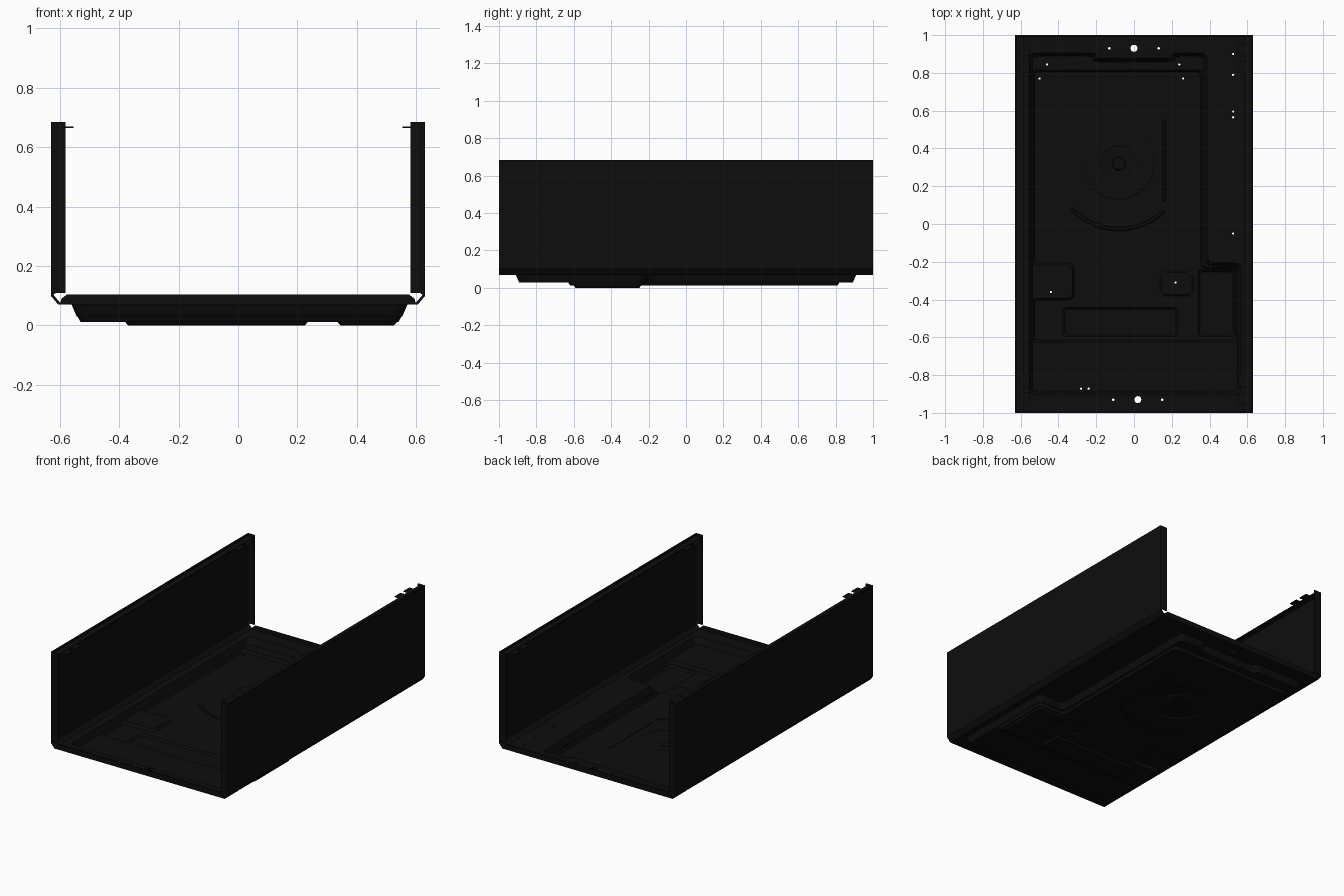
import bpy, bmesh, math
from mathutils import Vector

if "Cube" in bpy.data.objects:
    bpy.data.objects.remove(bpy.data.objects["Cube"])

BLACK = (0.004, 0.004, 0.004, 1)
metal = bpy.data.materials.new("black_painted_metal")
metal.use_nodes = True
metal.diffuse_color = BLACK
metal.node_tree.nodes["Principled BSDF"].inputs["Base Color"].default_value = BLACK

T = 0.008  # sheet thickness


def finish(name, bm):
    mesh = bpy.data.meshes.new(name)
    bm.to_mesh(mesh)
    bm.free()
    obj = bpy.data.objects.new(name, mesh)
    bpy.context.collection.objects.link(obj)
    mesh.materials.append(metal)
    return obj


def prism(name, profile, y0, y1, mirror=(True, False)):
    """Extrude an xz profile along y, then mirror it."""
    bm = bmesh.new()
    face = bm.faces.new([bm.verts.new((x, y0, z)) for x, z in profile])
    moved = bmesh.ops.extrude_face_region(bm, geom=[face])["geom"]
    verts = [v for v in moved if isinstance(v, bmesh.types.BMVert)]
    bmesh.ops.translate(bm, verts=verts, vec=(0, y1 - y0, 0))
    bmesh.ops.recalc_face_normals(bm, faces=bm.faces)
    obj = finish(name, bm)
    if any(mirror):
        mod = obj.modifiers.new("mirror", "MIRROR")
        mod.use_axis = (*mirror, False)
        mod.use_mirror_merge = False
    return obj


# Outline helpers for the pressed floor
def rect(x0, y0, x1, y1):
    return [(x0, y0), (x1, y0), (x1, y1), (x0, y1)]


def circle(x, y, r, n=48):
    return [(x + r * math.cos(i * math.tau / n), y + r * math.sin(i * math.tau / n))
            for i in range(n)]


def arc_band(x, y, r0, r1, a0, a1, n=20):
    angles = [math.radians(a0 + (a1 - a0) * i / n) for i in range(n + 1)]
    ring = lambda r, seq: [(x + r * math.cos(a), y + r * math.sin(a)) for a in seq]
    return ring(r1, angles) + ring(r0, reversed(angles))


def corners(pts):
    pts = [Vector(p) for p in pts]
    return [(pts[i - 1], p, pts[(i + 1) % len(pts)]) for i, p in enumerate(pts)]


def shrink(pts, k):
    out = []
    for a, p, b in corners(pts):
        d1, d2 = (p - a).normalized(), (b - p).normalized()
        n1, n2 = Vector((-d1.y, d1.x)), Vector((-d2.y, d2.x))
        out.append(p + (n1 + n2) * (k / (1 + n1.dot(n2))))
    return out


def rounded(pts, r, steps=4):
    if r == 0:
        return pts
    out = []
    for a, p, b in corners(pts):
        s = p + (a - p).normalized() * min(r, (a - p).length * 0.45)
        e = p + (b - p).normalized() * min(r, (b - p).length * 0.45)
        for i in range(steps + 1):
            t = i / steps
            out.append(s * (1 - t) ** 2 + p * (2 * t * (1 - t)) + e * t * t)
    return out


floor = bmesh.new()


def ring(pts, z):
    vs = [floor.verts.new((p[0], p[1], z)) for p in pts]
    return vs, [floor.edges.new((vs[i - 1], vs[i])) for i in range(len(vs))]


def step(pts, z0, z1, inset, r=0.0):
    """Sloped step between two levels; returns its outer and inner edges."""
    va, ea = ring(rounded(pts, r), z0)
    vb, eb = ring(rounded(shrink(pts, inset), r), z1)
    for i in range(len(va)):
        floor.faces.new((va[i - 1], va[i], vb[i], vb[i - 1]))
    return ea, eb


def fill(*loops):
    bmesh.ops.triangle_fill(floor, use_beauty=True, normal=(0, 0, 1),
                            edges=[e for loop in loops for e in loop])


def holes(spots, r, z):
    return [ring(circle(x, y, r, 12), z)[1] for x, y in spots]


RIM, SHELF, BASE, RAISED = 0.07, 0.03, 0.012, 0.02

# Rim and main recess
recess = [(-.56, -.91), (.57, -.91), (.57, -.2), (.39, -.2), (.39, .91),
          (.2, .91), (.2, .88), (-.2, .88), (-.2, .91), (-.56, .91)]
recess_top, recess_low = step(recess, RIM, SHELF, 0.017, 0.04)
fill(ring(rect(-.605, -1, .605, 1), RIM)[1], recess_top,
     *holes([(0, .93), (.02, -.93)], 0.019, RIM),
     *holes([(-.13, .93), (.13, .93), (-.11, -.93), (.15, -.93)], 0.007, RIM),
     *holes([(.525, y) for y in (.9, .79, .595, .565, -.05)], 0.006, RIM))

# Deeper base with a notch on one side
base = [(-.54, -.63), (.55, -.63), (.55, -.225), (.365, -.225), (.365, .82),
        (-.54, .82), (-.54, -.22), (-.33, -.22), (-.33, -.39), (-.54, -.39)]
base_top, base_low = step(base, SHELF, BASE, 0.01, 0.03)
fill(recess_low, base_top,
     *holes([(-.46, .845), (.24, .845), (-.28, -.872), (-.24, -.872), (-.44, -.36)],
            0.006, SHELF))

# Lowered pads, raised island and ribs in the base
features = []
for pad in (rect(-.38, -.6, .235, -.44), rect(.335, -.6, .535, -.24)):
    top, low = step(pad, BASE, 0, 0.01, 0.02)
    fill(low)
    features.append(top)
outer, inner = step(rect(.14, -.38, .315, -.25), BASE, RAISED, 0.01, 0.03)
fill(inner, *holes([(.22, -.31)], 0.006, RAISED))
features.append(outer)
for rib in (arc_band(-.08, .32, .338, .354, -136, -46), rect(.152, .12, .168, .55)):
    outer, inner = step(rib, BASE, 0.016, 0.005)
    fill(inner)
    features.append(outer)

# Concentric round embossing
outer, inner = step(circle(-.08, .32, .19), BASE, 0.017, 0.008)
dish_top, dish_low = step(circle(-.08, .32, .1), 0.017, BASE, 0.008)
button_out, button_in = step(circle(-.08, .32, .035, 24), BASE, 0.017, 0.006)
fill(inner, dish_top)
fill(dish_low, button_out)
fill(button_in)
features.append(outer)
fill(base_low, *features, *holes([(-.5, .77), (.26, .77)], 0.006, BASE))

for f in floor.faces:
    f.normal_update()
    if f.normal.z < 0:
        f.normal_flip()
pan = finish("floor_pan", floor)
solid = pan.modifiers.new("sheet", "SOLIDIFY")
solid.thickness = T
solid.offset = 1

# Side walls with a chamfered foot and a folded top ledge
prism("side_wall", [(.6, .07), (.605, .07), (.63, .1), (.63, .685), (.622, .685),
                    (.622, .672), (.585, .672), (.585, .664), (.622, .664),
                    (.622, .104), (.6, .078)], -1, 1)

# Folded flanges at both ends of each wall
prism("wall_end_flange", [(.58, .11), (.612, .11), (.626, .1), (.63, .1),
                          (.63, .685), (.58, .685)], -1, -1 + T, (True, True))

# Small tabs on the ledges near the ends
for i, y in enumerate((-.95, -.86)):
    prism(f"ledge_tab_{i + 1}", [(.553, .665), (.59, .665), (.59, .67), (.553, .67)],
          y, y + 0.06, (True, True))

# Upturned lips across the front and back of the floor
prism("floor_lip", [(-.6, .07), (.6, .07), (.594, .09), (.575, .105),
                    (-.575, .105), (-.594, .09)], -1, -1 + T, (False, True))
